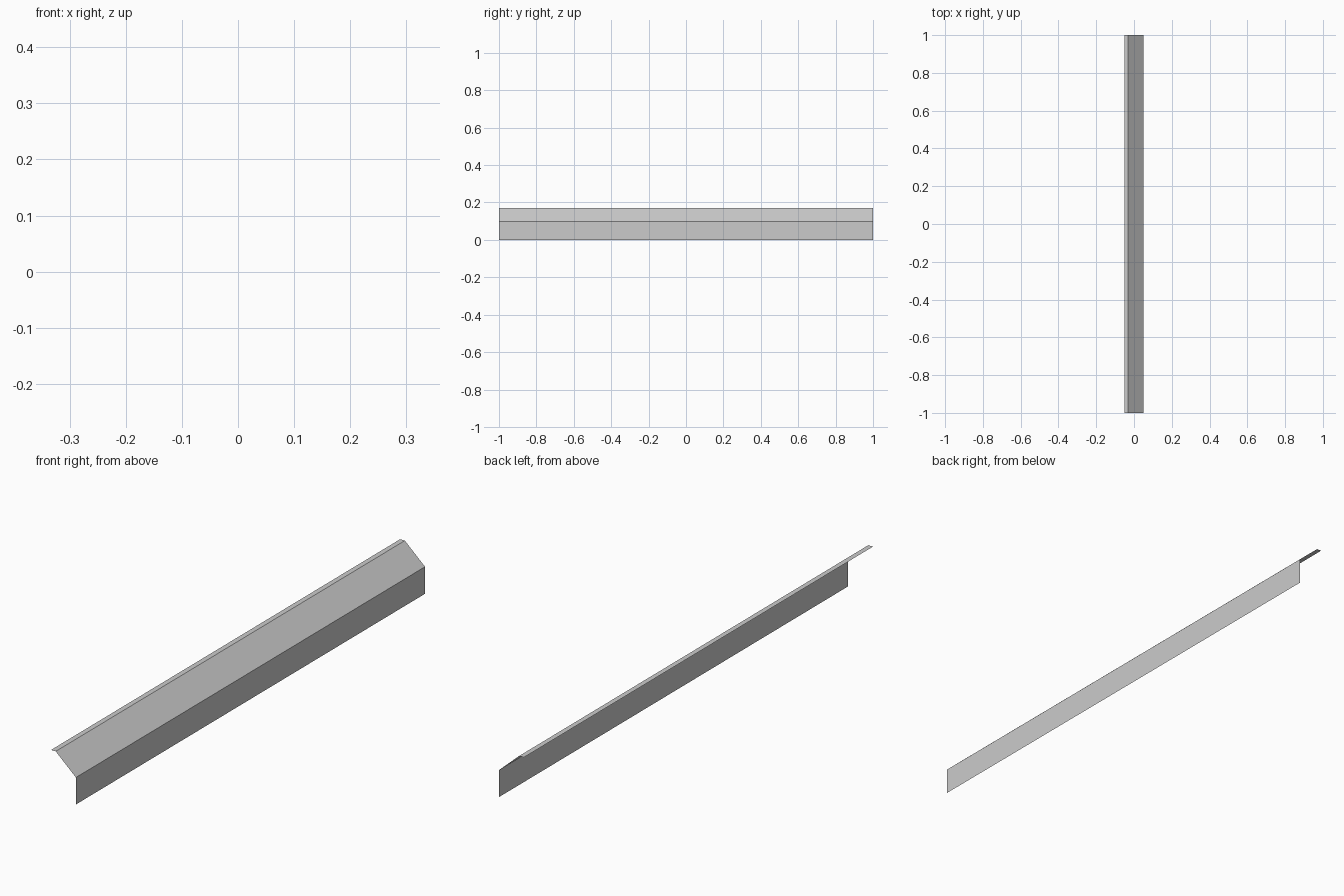
import bpy
import bmesh

if "Cube" in bpy.data.objects:
    bpy.data.objects.remove(bpy.data.objects["Cube"])

# Bent sheet cross-section in x, z: upright face, sloped face, narrow top lip
PROFILE = [(0.05, 0.0), (0.05, 0.098), (-0.031, 0.171), (-0.05, 0.171)]
LENGTH = 2.0

bm = bmesh.new()
verts = [bm.verts.new((x, -LENGTH / 2, z)) for x, z in PROFILE]
edges = [bm.edges.new(pair) for pair in zip(verts, verts[1:])]

# Sweep the open section along y as a sheet without thickness
swept = bmesh.ops.extrude_edge_only(bm, edges=edges)["geom"]
bmesh.ops.translate(bm, vec=(0, LENGTH, 0),
                    verts=[g for g in swept if isinstance(g, bmesh.types.BMVert)])

# Face the sheet outward (+x and up)
bm.normal_update()
for face in bm.faces:
    if face.normal.x + face.normal.z < 0:
        face.normal_flip()

mesh = bpy.data.meshes.new("edge_trim")
bm.to_mesh(mesh)
bm.free()
bpy.context.collection.objects.link(bpy.data.objects.new("edge_trim", mesh))
